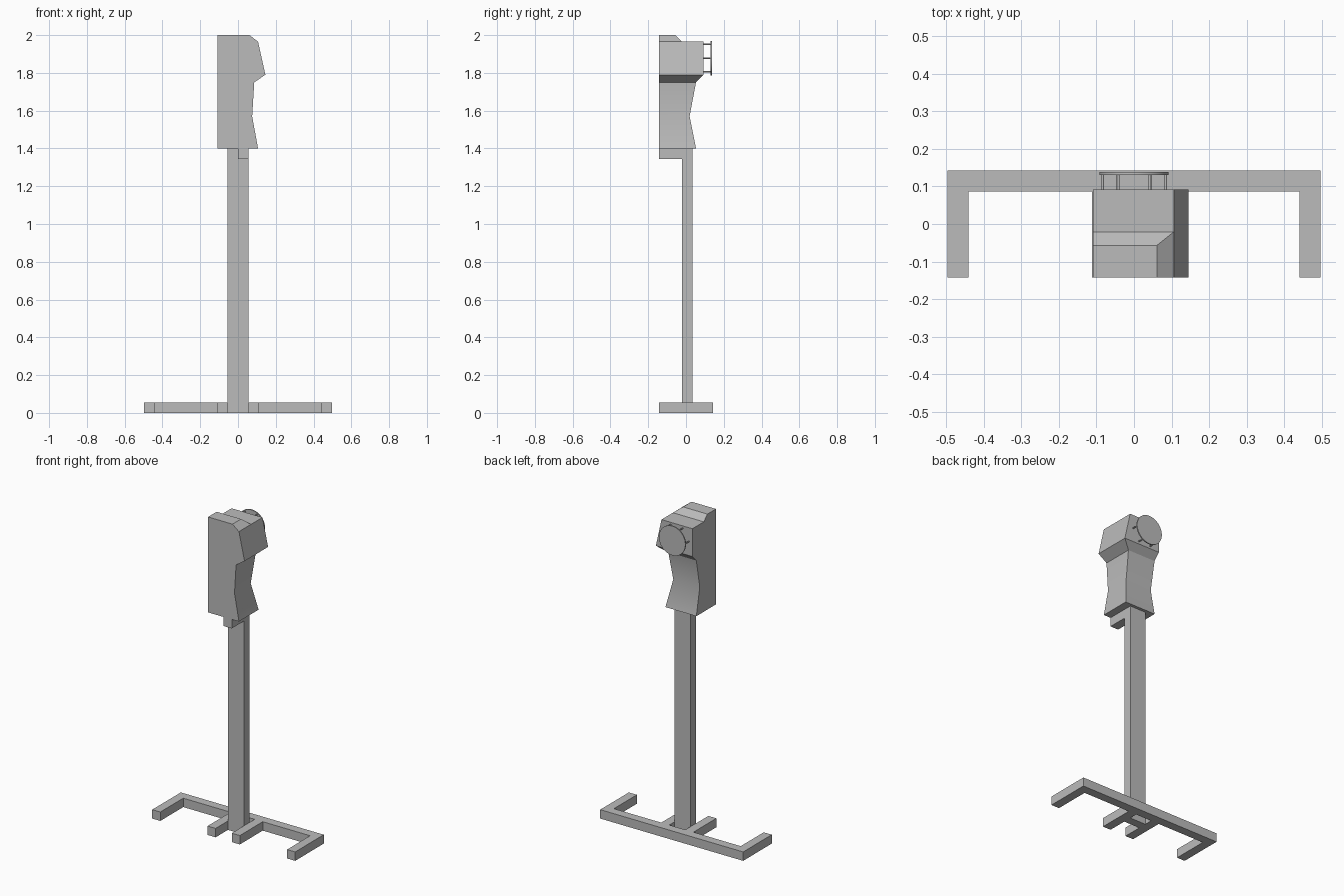
import bpy
import bmesh
from math import cos, sin, pi, radians
from mathutils import Matrix, Vector

cube = bpy.data.objects.get("Cube")
if cube:
    bpy.data.objects.remove(cube, do_unlink=True)

GREY = (0.5, 0.5, 0.5, 1.0)
grey = bpy.data.materials.new("plain grey")
grey.use_nodes = True
grey.diffuse_color = GREY
grey.node_tree.nodes["Principled BSDF"].inputs["Base Color"].default_value = GREY

BAR = 0.056     # thickness of the base bars
FRONT, BACK = -0.142, 0.142


def finish(bm, name):
    bmesh.ops.recalc_face_normals(bm, faces=bm.faces)
    mesh = bpy.data.meshes.new(name)
    bm.to_mesh(mesh)
    bm.free()
    mesh.materials.append(grey)
    obj = bpy.data.objects.new(name, mesh)
    bpy.context.collection.objects.link(obj)
    return obj


def box(name, low, high):
    low, high = Vector(low), Vector(high)
    bm = bmesh.new()
    matrix = Matrix.Translation((low + high) / 2) @ Matrix.Diagonal((*(high - low), 1))
    bmesh.ops.create_cube(bm, size=1, matrix=matrix)
    return finish(bm, name)


def rod(name, x, z, y0, y1, radius, sides):
    bm = bmesh.new()
    matrix = Matrix.Translation((x, (y0 + y1) / 2, z)) @ Matrix.Rotation(pi / 2, 4, "X")
    bmesh.ops.create_cone(bm, cap_ends=True, segments=sides, radius1=radius,
                          radius2=radius, depth=y1 - y0, matrix=matrix)
    return finish(bm, name)


def smooth(obj, angle):
    bpy.ops.object.select_all(action="DESELECT")
    obj.select_set(True)
    bpy.context.view_layer.objects.active = obj
    bpy.ops.object.shade_smooth_by_angle(angle=radians(angle))


# Base: mirrored comb outline with two outer and two inner feet
inner, edge = BACK - BAR, 0.497
half = [(BAR, inner), (BAR, FRONT), (2 * BAR, FRONT), (2 * BAR, inner),
        (edge - BAR, inner), (edge - BAR, FRONT), (edge, FRONT), (edge, BACK)]
outline = half + [(-x, y) for x, y in reversed(half)]
bm = bmesh.new()
face = bm.faces.new([bm.verts.new((x, y, 0)) for x, y in outline])
raised = bmesh.ops.extrude_face_region(bm, geom=[face])["geom"]
bmesh.ops.translate(bm, vec=(0, 0, BAR),
                    verts=[v for v in raised if isinstance(v, bmesh.types.BMVert)])
finish(bm, "base_frame")

# Post and the small tab under the head
box("post", (-BAR, -0.02, 0), (BAR, 0.034, 1.4))
box("front_tab", (0, FRONT, 1.343), (BAR, -0.02, 1.4))

# Head: rectangles lofted upward, flat on the front and on one side
levels = [(1.4, 0.106, 0.053), (1.57, 0.075, 0.019), (1.75, 0.086, 0.053),
          (1.79, 0.145, 0.092), (1.965, 0.106, 0.092),
          (1.965, 0.106, -0.021), (2.0, 0.061, -0.057)]
left = -0.109
bm = bmesh.new()
rings = []
for z, x, y in levels:
    corners = [(left, FRONT), (x, FRONT), (x, y), (left, y)]
    rings.append([bm.verts.new((cx, cy, z)) for cx, cy in corners])
for low, high in zip(rings, rings[1:]):
    for i in range(4):
        j = (i + 1) % 4
        bm.faces.new((low[i], low[j], high[j], high[i]))
bm.faces.new(rings[0])
bm.faces.new(rings[-1])
bmesh.ops.remove_doubles(bm, verts=bm.verts, dist=0.0001)
smooth(finish(bm, "head"), 30)

# Round back plate held off the head by six pins
plate_z = 1.878
smooth(rod("back_plate", 0, plate_z, 0.131, 0.138, 0.092, 48), 30)
for k in range(6):
    a = k * pi / 3
    pin = rod(f"plate_pin_{k + 1}", 0.084 * cos(a), plate_z + 0.084 * sin(a),
              0.09, 0.133, 0.004, 12)
    smooth(pin, 40)
